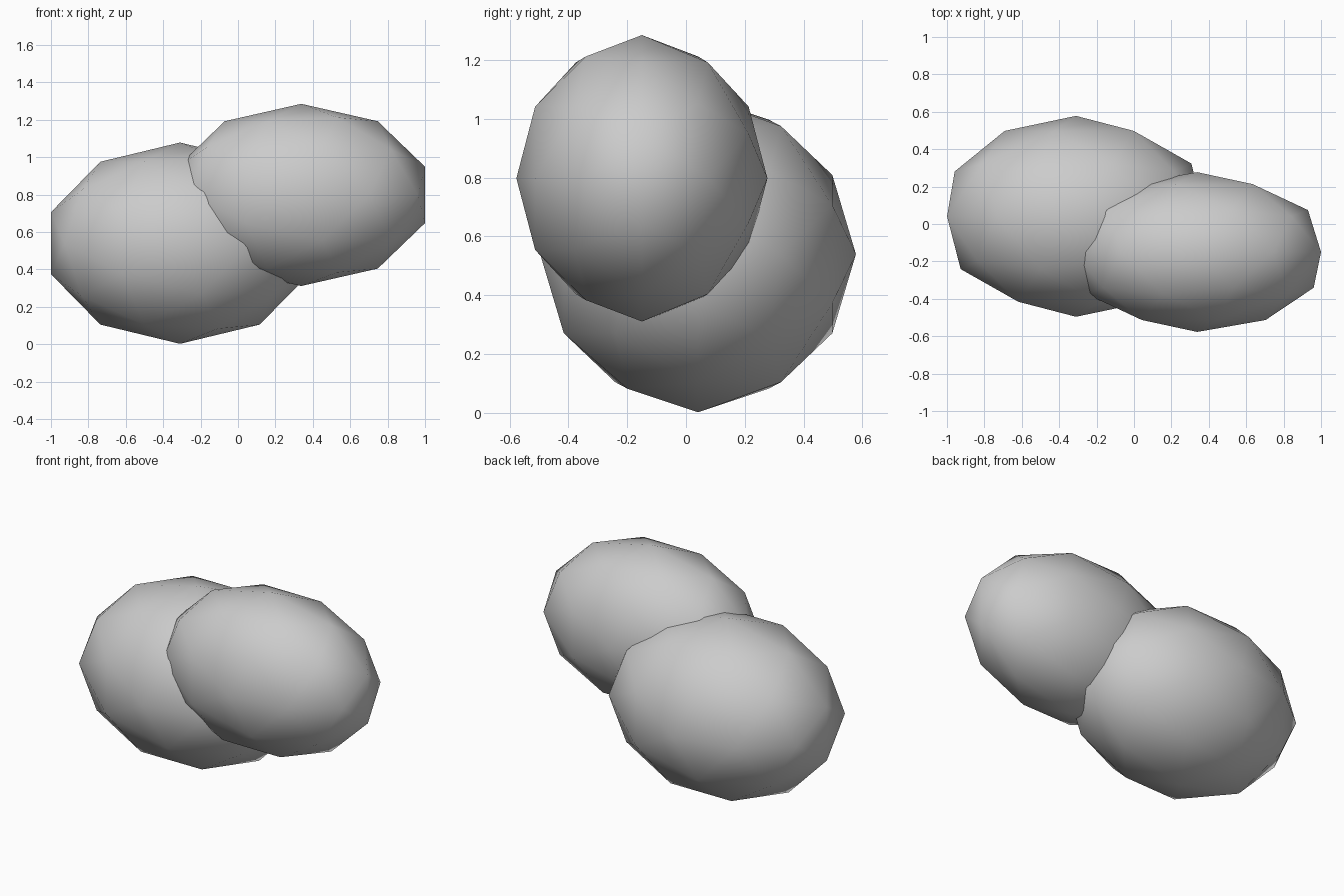
import bpy
from math import radians

if "Cube" in bpy.data.objects:
    bpy.data.objects.remove(bpy.data.objects["Cube"])


def lobe(name, center, radii):
    """Smooth-shaded low-poly ellipsoid with its poles along y."""
    bpy.ops.mesh.primitive_ico_sphere_add(subdivisions=2, radius=1)
    ob = bpy.context.object
    ob.name = name
    ob.rotation_euler = (radians(90), 0, 0)
    bpy.ops.object.transform_apply(location=False, rotation=True, scale=False)
    ob.location = center
    ob.scale = radii
    bpy.ops.object.transform_apply(location=False, rotation=False, scale=True)
    bpy.ops.object.shade_smooth()
    return ob


# Large lower lobe on the left, smaller raised lobe on the right
lobe("large_lobe", (-0.31, 0.041, 0.54), (0.725, 0.537, 0.538))
lobe("small_lobe", (0.338, -0.15, 0.798), (0.696, 0.427, 0.487))
